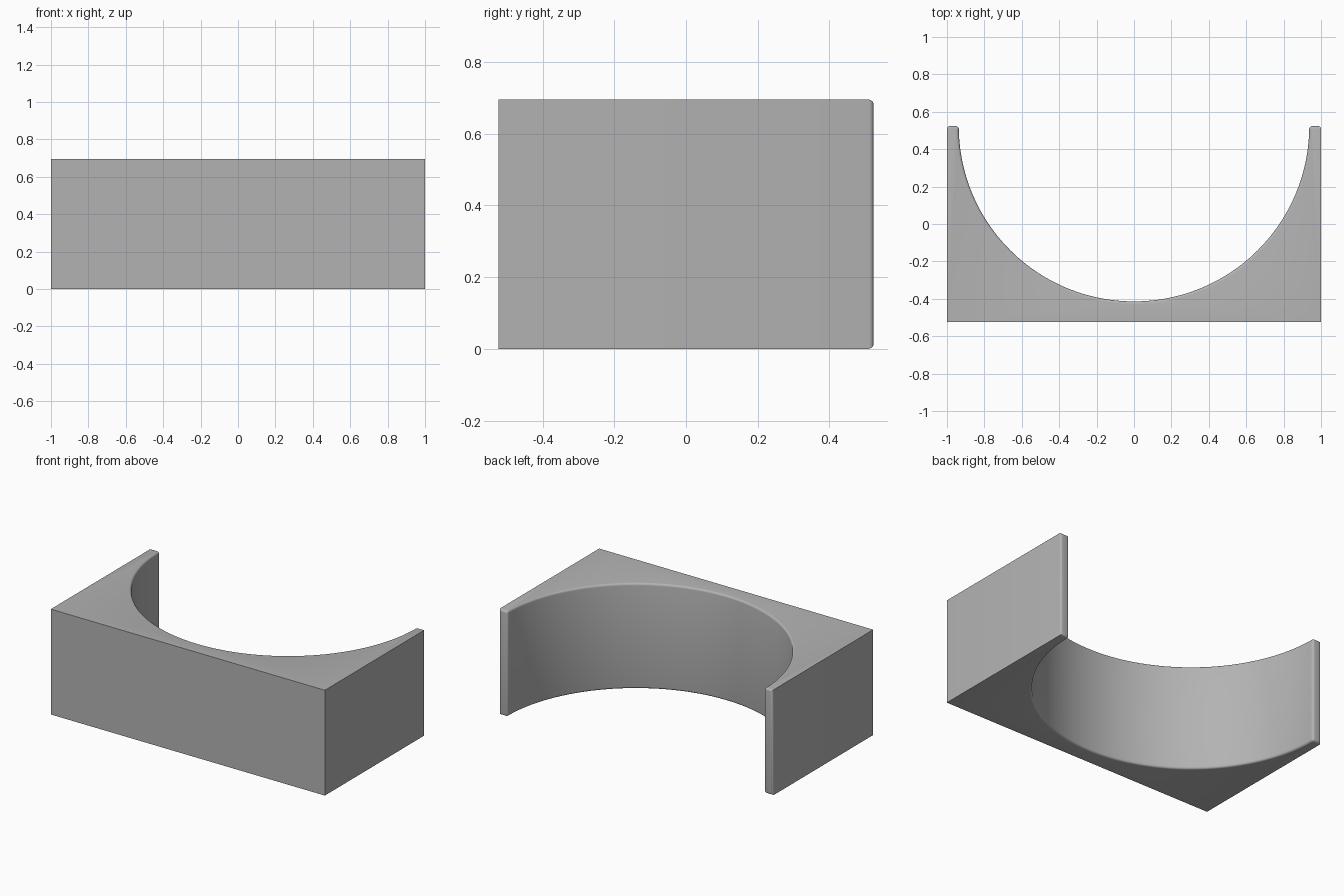
import bpy, bmesh, math

cube = bpy.data.objects.get("Cube")
if cube:
    bpy.data.objects.remove(cube, do_unlink=True)

HALF_W, HALF_D, HEIGHT = 1.0, 0.523, 0.695
RADIUS, ROUND, STEPS = 0.937, 0.014, 96

# Matte grey material
grey = bpy.data.materials.new("matte_grey")
grey.use_nodes = True
colour = (0.45, 0.45, 0.45, 1)
grey.diffuse_color = colour
grey.node_tree.nodes["Principled BSDF"].inputs["Base Color"].default_value = colour

# Block outline with a half-round recess opening to the back
outline = [(-HALF_W, HALF_D), (-HALF_W, -HALF_D), (HALF_W, -HALF_D), (HALF_W, HALF_D)]
for i in range(STEPS + 1):
    a = -math.pi * i / STEPS
    outline.append((RADIUS * math.cos(a), HALF_D + RADIUS * math.sin(a)))

bm = bmesh.new()
base = bm.faces.new([bm.verts.new((x, y, 0)) for x, y in outline])
grown = bmesh.ops.extrude_face_region(bm, geom=[base], use_keep_orig=True)
top = [v for v in grown["geom"] if isinstance(v, bmesh.types.BMVert)]
bmesh.ops.translate(bm, verts=top, vec=(0, 0, HEIGHT))
bmesh.ops.recalc_face_normals(bm, faces=bm.faces[:])


# Round the rims of the recess and of the two back ends
def in_recess_or_end(face):
    c = face.calc_center_median()
    return abs(face.normal.z) < 0.5 and (
        face.normal.y > 0.9 and c.y > HALF_D - 0.001
        or math.hypot(c.x, c.y - HALF_D) < RADIUS + 0.001)


rims = [e for e in bm.edges
        if any(in_recess_or_end(f) for f in e.link_faces)
        and e.calc_face_angle(0) > 0.5]
bmesh.ops.bevel(bm, geom=rims, offset=ROUND, segments=4, profile=0.5,
                affect='EDGES', clamp_overlap=True)

mesh = bpy.data.meshes.new("recessed_block")
bm.to_mesh(mesh)
bm.free()
mesh.materials.append(grey)
block = bpy.data.objects.new("recessed_block", mesh)
bpy.context.collection.objects.link(block)

# Smooth the curves while keeping the block corners crisp
bpy.context.view_layer.objects.active = block
block.select_set(True)
bpy.ops.object.shade_smooth_by_angle(angle=math.radians(35))
